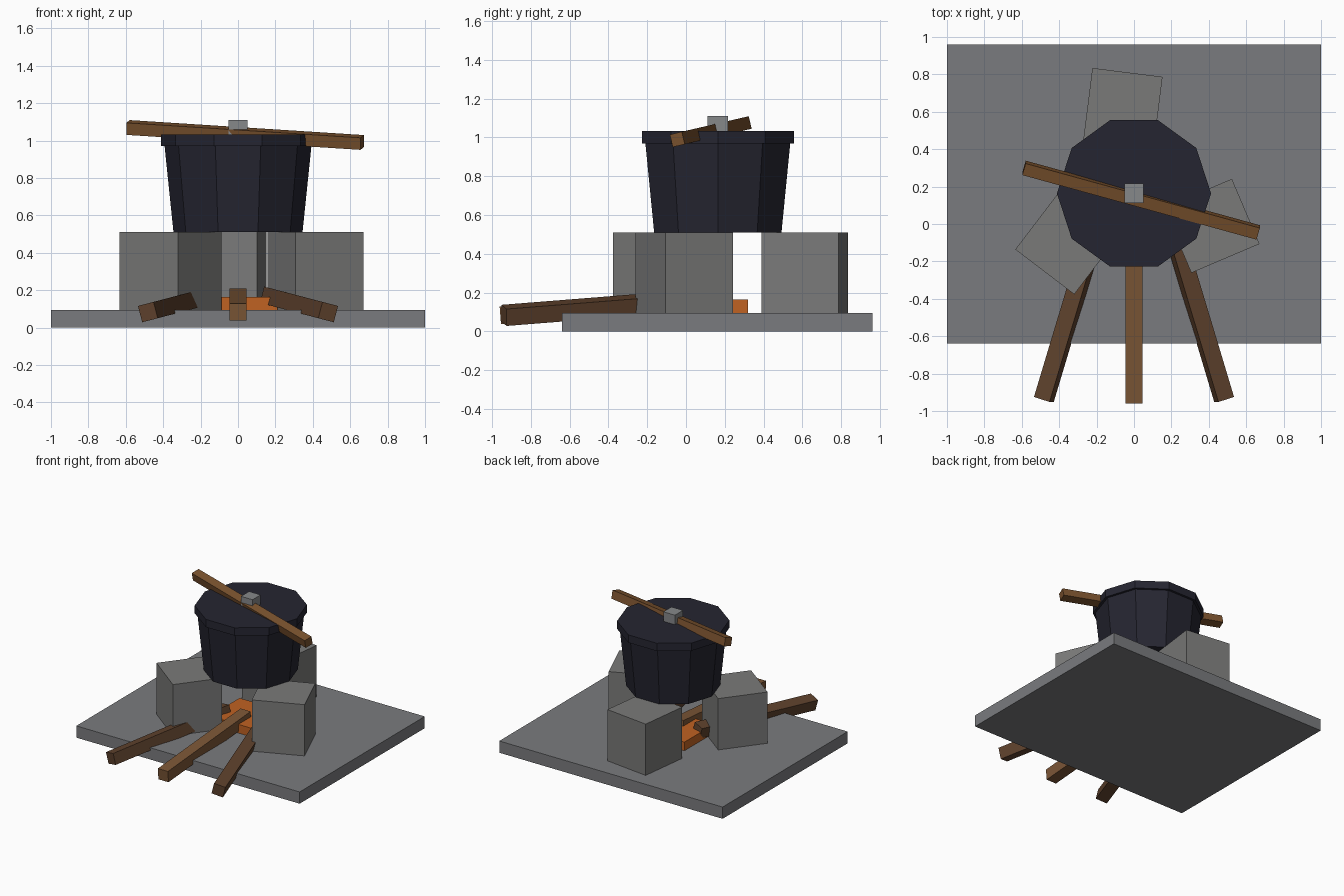
import bpy, bmesh
from math import radians, pi
from mathutils import Matrix, Vector

if "Cube" in bpy.data.objects:
    bpy.data.objects.remove(bpy.data.objects["Cube"])


def material(name, rgb):
    """Flat colour given as 0-255 sRGB, stored as linear."""
    lin = [((c / 255 + 0.055) / 1.055) ** 2.4 for c in rgb]
    m = bpy.data.materials.new(name)
    m.diffuse_color = (*lin, 1)
    m.use_nodes = True
    m.node_tree.nodes["Principled BSDF"].inputs["Base Color"].default_value = m.diffuse_color
    return m


SLAB = material("slab_grey", (122, 123, 126))
STONE = material("stone_grey", (122, 122, 121))
METAL = material("handle_grey", (134, 136, 138))
IRON = material("black_iron", (37, 37, 49))
LOG = material("log_brown", (124, 86, 54))
DARK = material("dark_log_brown", (95, 66, 45))
STICK = material("stick_brown", (122, 82, 46))
EMBER = material("ember_orange", (192, 98, 34))


def finish(bm, name, mat):
    bmesh.ops.recalc_face_normals(bm, faces=bm.faces)
    mesh = bpy.data.meshes.new(name)
    bm.to_mesh(mesh)
    bm.free()
    mesh.materials.append(mat)
    ob = bpy.data.objects.new(name, mesh)
    bpy.context.collection.objects.link(ob)
    return ob


def box(name, centre, size, mat, turn=0):
    bm = bmesh.new()
    m = (Matrix.Translation(centre) @ Matrix.Rotation(radians(turn), 4, 'Z')
         @ Matrix.Diagonal((*size, 1)))
    bmesh.ops.create_cube(bm, size=1, matrix=m)
    return finish(bm, name, mat)


def beam(name, start, end, width, roll, mat):
    """Square bar between two points, rolled about its own axis."""
    a, b = Vector(start), Vector(end)
    d = (b - a).normalized()
    side = Vector((0, 0, 1)).cross(d).normalized()
    rot = Matrix((d, side, d.cross(side))).transposed().to_4x4()
    m = (Matrix.Translation((a + b) / 2)
         @ Matrix.Rotation(radians(roll), 4, d) @ rot
         @ Matrix.Diagonal(((b - a).length, width, width, 1)))
    bm = bmesh.new()
    bmesh.ops.create_cube(bm, size=1, matrix=m)
    return finish(bm, name, mat)


def frustum(name, y, z0, z1, r0, r1, mat):
    """Ten-sided tapered drum with corners on the y axis."""
    bm = bmesh.new()
    m = Matrix.Translation((0, y, (z0 + z1) / 2)) @ Matrix.Rotation(pi / 2, 4, 'Z')
    bmesh.ops.create_cone(bm, cap_ends=True, segments=10, radius1=r0,
                          radius2=r1, depth=z1 - z0, matrix=m)
    return finish(bm, name, mat)


# Hearth slab
box("hearth_slab", (0, 0.16, 0.0475), (2, 1.6, 0.095), SLAB)

# Three supporting stones
for name, x, y, sx, sy, turn in (
        ("back_stone", -0.06, 0.612, 0.378, 0.40, -7.2),
        ("left_stone", -0.362, -0.105, 0.396, 0.38, -37.3),
        ("right_stone", 0.415, -0.01, 0.396, 0.378, 23)):
    box(name, (x, y, 0.3), (sx, sy, 0.42), STONE, turn)

# Glowing embers
box("embers", (0, 0.13, 0.125), (0.42, 0.38, 0.08), EMBER)

# Firewood pushed in from the front
beam("middle_log", (0, -0.957, 0.083), (0, 0.10, 0.165), 0.09, 0, LOG)
for side, s in (("left", -1), ("right", 1)):
    beam(side + "_log", (s * 0.482, -0.938, 0.083), (s * 0.17, 0.10, 0.165),
         0.09, s * 14, DARK)

# Cooking pot with lid
frustum("pot_body", 0.164, 0.51, 0.975, 0.345, 0.393, IRON)
frustum("pot_lid", 0.164, 0.97, 1.033, 0.412, 0.412, IRON)
box("lid_knob", (0, 0.164, 1.06), (0.104, 0.104, 0.10), METAL)

# Stirring stick resting across the lid
beam("stirring_stick", (-0.588, 0.30, 1.07), (0.664, -0.045, 0.99), 0.066, 13, STICK)
